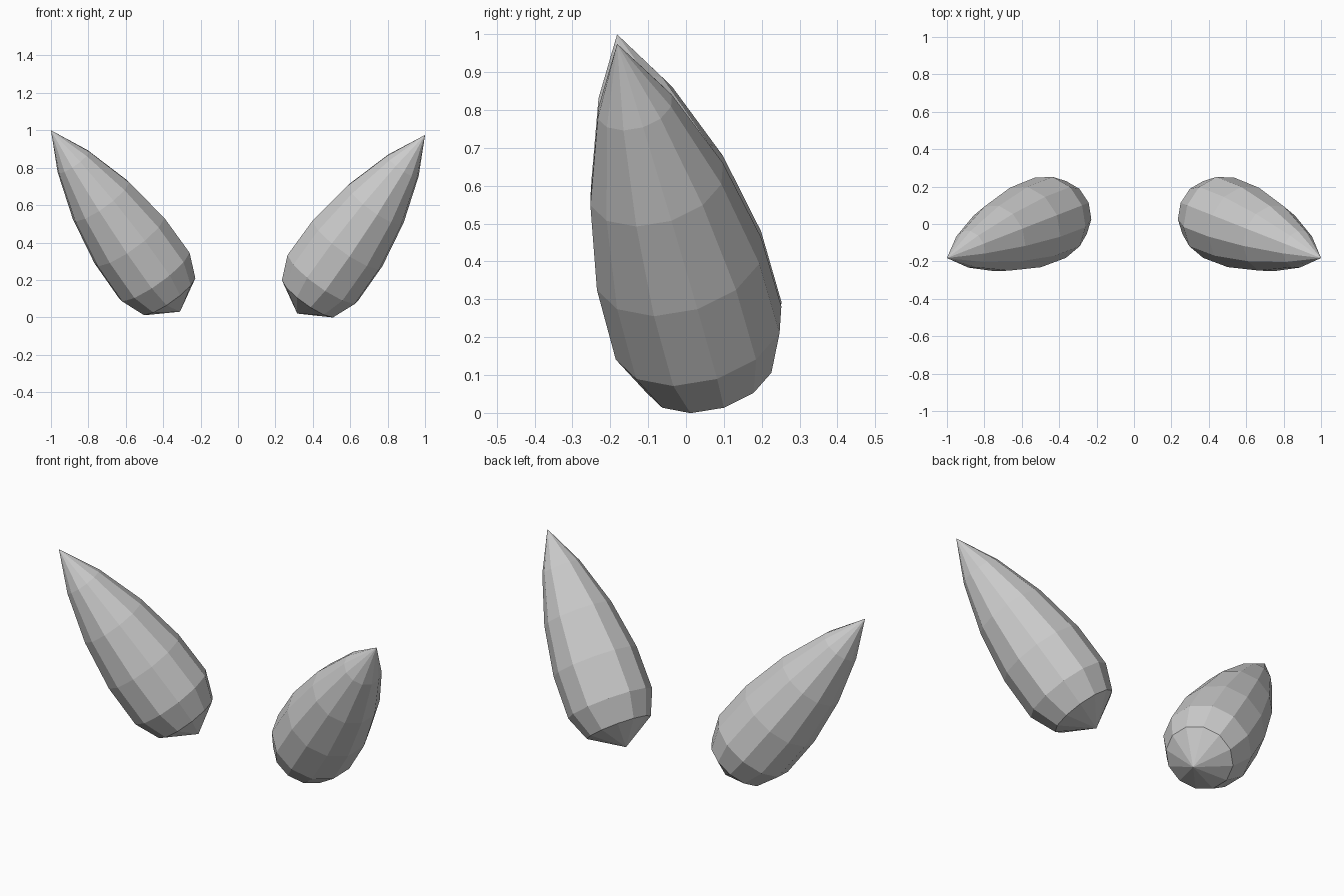
import bpy, bmesh, math
from mathutils import Vector

if "Cube" in bpy.data.objects:
    bpy.data.objects.remove(bpy.data.objects["Cube"])

SIDES = 12
# (fraction along the axis, radius)
PROFILE = [(0.09, 0.175), (0.20, 0.23), (0.392, 0.228), (0.612, 0.184), (0.826, 0.103)]


def make_horn(name, base, tip):
    base, tip = Vector(base), Vector(tip)
    axis = (tip - base).normalized()
    side = axis.cross(Vector((0, 0, 1))).normalized()
    down = axis.cross(side).normalized()
    bm = bmesh.new()
    start, end = bm.verts.new(base), bm.verts.new(tip)
    rings = []
    for t, r in PROFILE:
        c = base.lerp(tip, t)
        ring = []
        for i in range(SIDES):
            a = 2 * math.pi * i / SIDES
            ring.append(bm.verts.new(c + r * (math.cos(a) * down + math.sin(a) * side)))
        rings.append(ring)
    for i in range(SIDES):
        j = (i + 1) % SIDES
        bm.faces.new((start, rings[0][j], rings[0][i]))
        for a, b in zip(rings, rings[1:]):
            bm.faces.new((a[i], a[j], b[j], b[i]))
        bm.faces.new((rings[-1][i], rings[-1][j], end))
    bmesh.ops.recalc_face_normals(bm, faces=bm.faces)
    mesh = bpy.data.meshes.new(name)
    bm.to_mesh(mesh)
    bm.free()
    bpy.context.collection.objects.link(bpy.data.objects.new(name, mesh))


# Pair of splayed horns, one sitting slightly lower
make_horn("horn_left", (-0.31, 0.087, 0.03), (-1.0, -0.182, 1.0))
make_horn("horn_right", (0.317, 0.087, 0.02), (1.0, -0.182, 0.975))
